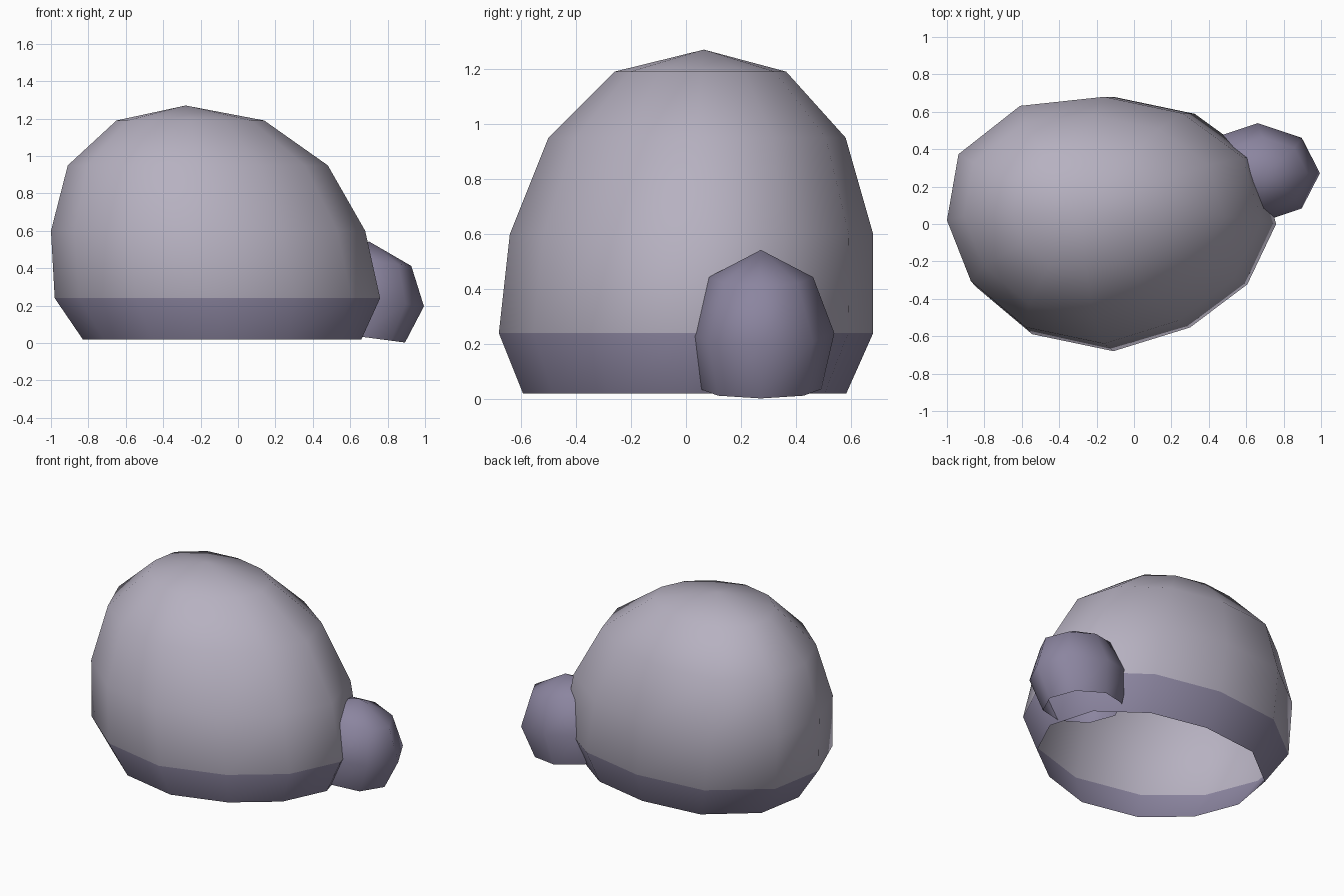
import bpy
import bmesh
from math import cos, sin, pi, radians
from mathutils import Matrix, Vector

cube = bpy.data.objects.get("Cube")
if cube:
    bpy.data.objects.remove(cube, do_unlink=True)


def make_material(name, rgb):
    mat = bpy.data.materials.new(name)
    mat.use_nodes = True
    color = (*rgb, 1.0)
    mat.diffuse_color = color
    mat.node_tree.nodes["Principled BSDF"].inputs["Base Color"].default_value = color
    return mat


light_stone = make_material("light stone", (0.47, 0.44, 0.53))
dark_stone = make_material("dark stone", (0.26, 0.235, 0.35))


def make_rock(name, rings, apex, spokes, materials, dark_below=None, matrix=Matrix()):
    """Open-bottomed dome: elliptical rings (z, cx, cy, rx, ry) from bottom to top."""
    bm = bmesh.new()
    count = len(spokes)
    loops = []
    for z, cx, cy, rx, ry in rings:
        loop = []
        for i, push in enumerate(spokes):
            a = 2 * pi * i / count
            loop.append(bm.verts.new((cx + rx * push * cos(a), cy + ry * push * sin(a), z)))
        loops.append(loop)
    top = bm.verts.new(apex)
    for i in range(count):
        j = (i + 1) % count
        for low, high in zip(loops, loops[1:]):
            bm.faces.new((low[i], low[j], high[j], high[i]))
        bm.faces.new((loops[-1][i], loops[-1][j], top))
    for face in bm.faces:
        face.smooth = True
        if dark_below is not None and face.calc_center_median().z < dark_below:
            face.material_index = 1
    bm.transform(matrix)
    mesh = bpy.data.meshes.new(name)
    bm.to_mesh(mesh)
    bm.free()
    for mat in materials:
        mesh.materials.append(mat)
    obj = bpy.data.objects.new(name, mesh)
    bpy.context.collection.objects.link(obj)
    return obj


# Large boulder leaning back, with a dark foot band
boulder_rings = [
    (0.02, -0.085, -0.005, 0.745, 0.587),
    (0.24, -0.11, 0.0, 0.87, 0.68),
    (0.60, -0.16, 0.02, 0.84, 0.66),
    (0.95, -0.215, 0.04, 0.695, 0.54),
    (1.19, -0.255, 0.052, 0.395, 0.312),
]
boulder_spokes = [1, 1.02, 1, 1, 1.07, 1.07, 1, 0.98, 1, 1, 0.94, 0.95]
make_rock("large_boulder", boulder_rings, (-0.28, 0.065, 1.27), boulder_spokes,
          [light_stone, dark_stone], dark_below=0.24)

# Small tilted boulder beside it
small_rings = [
    (-0.205, 0, 0, 0.26, 0.22),
    (0.0, 0, 0, 0.335, 0.267),
    (0.205, 0, 0, 0.24, 0.19),
]
tilt = Matrix.Translation(Vector((0.662, 0.272, 0.24))) @ Matrix.Rotation(radians(7.5), 4, 'Y')
make_rock("small_boulder", small_rings, (0, 0, 0.305), [1] * 8, [dark_stone], matrix=tilt)
